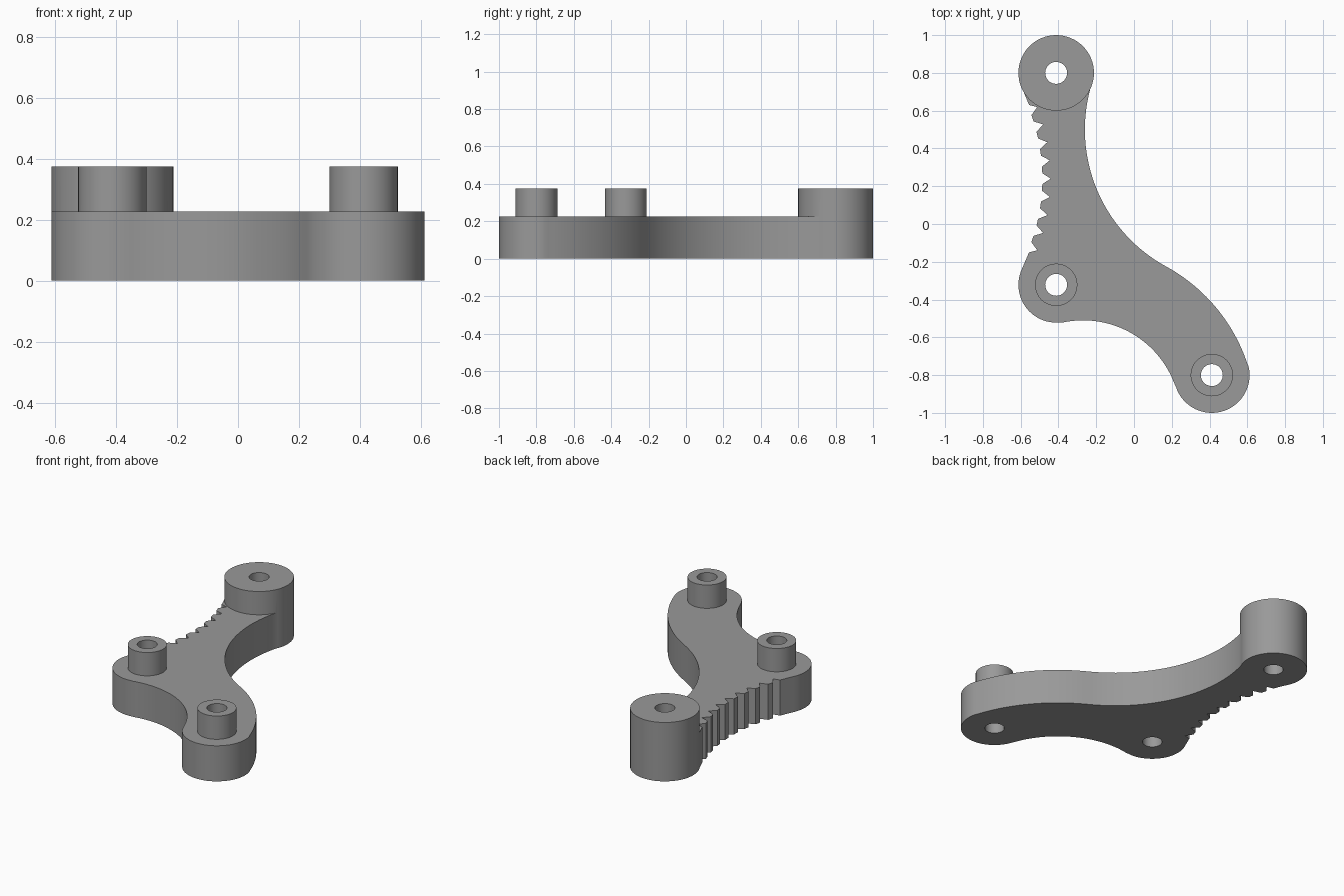
import bpy, bmesh, math

if "Cube" in bpy.data.objects:
    bpy.data.objects.remove(bpy.data.objects["Cube"])

PLATE_H, BOSS_H = 0.226, 0.374
R_END, R_BOSS, R_HOLE = 0.2, 0.112, 0.058
TOP, CORNER, FOOT = (-0.412, 0.8), (-0.412, -0.322), (0.412, -0.8)

grey = bpy.data.materials.new("plain grey")
grey.diffuse_color = (0.32, 0.32, 0.32, 1)
grey.use_nodes = True
grey.node_tree.nodes["Principled BSDF"].inputs["Base Color"].default_value = grey.diffuse_color


def polar(c, r, deg):
    a = math.radians(deg)
    return (c[0] + r * math.cos(a), c[1] + r * math.sin(a))


def arc(c, r, a0, a1, n):
    return [polar(c, r, a0 + (a1 - a0) * i / n) for i in range(n + 1)]


def heading(a, b):
    return math.degrees(math.atan2(b[1] - a[1], b[0] - a[0]))


def prism(name, pts, z0, z1):
    """Extrude a flat outline between two heights."""
    bm = bmesh.new()
    low = [bm.verts.new((x, y, z0)) for x, y in pts]
    high = [bm.verts.new((x, y, z1)) for x, y in pts]
    bm.faces.new(low)
    bm.faces.new(high)
    for i in range(len(pts)):
        bm.faces.new((low[i - 1], low[i], high[i], high[i - 1]))
    bmesh.ops.recalc_face_normals(bm, faces=bm.faces)
    me = bpy.data.meshes.new(name)
    bm.to_mesh(me)
    bm.free()
    ob = bpy.data.objects.new(name, me)
    bpy.context.collection.objects.link(ob)
    me.materials.append(grey)
    return ob


def disc(name, c, r, z0, z1, n=64):
    return prism(name, arc(c, r, 0, 360 - 360 / n, n - 1), z0, z1)


def combine(body, tool, op):
    bpy.context.view_layer.objects.active = body
    mod = body.modifiers.new(op, 'BOOLEAN')
    mod.operation, mod.solver, mod.object = op, 'EXACT', tool
    bpy.ops.object.modifier_apply(modifier=mod.name)
    bpy.data.objects.remove(tool)


# Centres of the large arcs that blend the three ends
inner, R_INNER = (0.566, 0.5), 0.826
outer, R_OUTER = (-0.269, -1.029), 0.916
under, R_UNDER = (-0.27, -1.027), 0.517
rack = (-1.485, 0.24)

# Outline, clockwise from the top end
pts = [TOP]
pts += arc(inner, R_INNER, heading(inner, TOP), heading(inner, outer) + 360, 40)
pts += arc(outer, R_OUTER, heading(outer, inner), heading(outer, FOOT), 28)[1:]
pts += arc(FOOT, R_END, heading(outer, FOOT), heading(FOOT, under), 32)[1:]
pts += arc(under, R_UNDER, heading(under, FOOT), heading(under, CORNER), 32)[1:]
pts += arc(CORNER, R_END, heading(CORNER, under), -206, 24)[1:]

# Toothed edge: eight flat-tipped teeth on a shallow arc
pts.append(polar(rack, 1.008, -22.75))
STEP, N = 5.325, 8
for i in range(N + 1):
    a = (i - N / 2) * STEP
    pts.append(polar(rack, 1.044, a))
    if i < N:
        pts += [polar(rack, 1.0, a + STEP / 2 + d) for d in (-1, 1)]
pts.append(polar(rack, 1.008, 22.75))
pts.append(polar(TOP, R_END - 0.002, 206))

link = prism("toothed_link", pts, 0, PLATE_H)

# Tall round end and two small bosses, then through holes
combine(link, disc("tall_end", TOP, R_END, 0, BOSS_H), 'UNION')
for c in (CORNER, FOOT):
    combine(link, disc("boss", c, R_BOSS, 0.1, BOSS_H), 'UNION')
for c in (TOP, CORNER, FOOT):
    combine(link, disc("hole_cutter", c, R_HOLE, -0.1, 0.6, 40), 'DIFFERENCE')

bpy.ops.object.select_all(action='DESELECT')
link.select_set(True)
bpy.context.view_layer.objects.active = link
bpy.ops.object.shade_smooth_by_angle(angle=math.radians(25))
